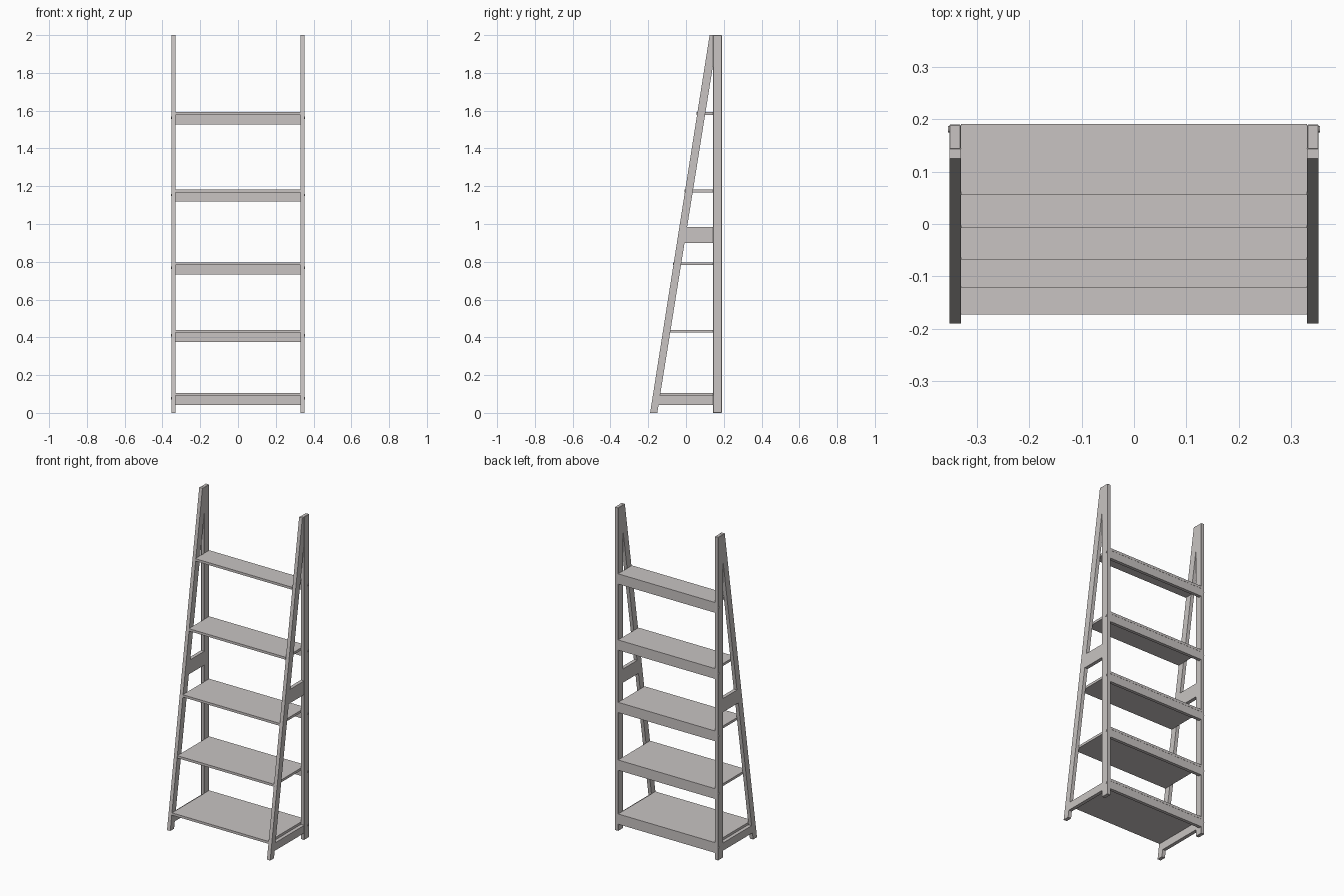
import bpy, bmesh, math
from mathutils import Matrix

if "Cube" in bpy.data.objects:
    bpy.data.objects.remove(bpy.data.objects["Cube"])

mat = bpy.data.materials.new("warm light grey")
mat.diffuse_color = (0.58, 0.55, 0.54, 1)
mat.use_nodes = True
mat.node_tree.nodes["Principled BSDF"].inputs["Base Color"].default_value = mat.diffuse_color

X_IN, X_OUT = 0.331, 0.353      # inner and outer faces of the side frames
Y_BACK, Y_POST = 0.19, 0.143    # back and front of the upright posts


def finish(name, bm, bevel=0.0):
    bmesh.ops.recalc_face_normals(bm, faces=bm.faces)
    me = bpy.data.meshes.new(name)
    bm.to_mesh(me)
    bm.free()
    me.materials.append(mat)
    ob = bpy.data.objects.new(name, me)
    bpy.context.collection.objects.link(ob)
    if bevel:
        b = ob.modifiers.new("bevel", 'BEVEL')
        b.width, b.segments = bevel, 1
    return ob


def slab(name, profile, x0, x1, bevel=0.0):
    """Extrude a (y, z) profile along x."""
    bm = bmesh.new()
    f = bm.faces.new([bm.verts.new((x0, y, z)) for y, z in profile])
    r = bmesh.ops.extrude_face_region(bm, geom=[f])
    vs = [v for v in r["geom"] if isinstance(v, bmesh.types.BMVert)]
    bmesh.ops.translate(bm, verts=vs, vec=(x1 - x0, 0, 0))
    return finish(name, bm, bevel)


def rect(y0, y1, z0, z1):
    return [(y0, z0), (y1, z0), (y1, z1), (y0, z1)]


def leg_inner(z):
    """y of the rear edge of the sloping leg at height z."""
    return -0.152 + (Y_POST + 0.152) * z / 1.84


# (top height, front edge) of each shelf
SHELVES = [(0.106, -0.173), (0.440, -0.121), (0.797, -0.068),
           (1.183, -0.008), (1.592, 0.055)]

# Shelves and the rails below their back edges
for i, (z, y) in enumerate(SHELVES, 1):
    slab(f"shelf_{i}", rect(y, Y_BACK + 0.001, z - 0.015, z), -X_IN, X_IN)
    slab(f"back_rail_{i}", rect(Y_BACK - 0.02, Y_BACK, z - 0.064, z - 0.015), -X_IN, X_IN)

for side, s in (("left", -1), ("right", 1)):
    a, b = s * X_IN, s * X_OUT
    # Upright post and sloping front leg
    slab(f"{side}_back_post", rect(Y_POST, Y_BACK, 0, 2), a, b, 0.0015)
    slab(f"{side}_front_leg", [(-0.19, 0), (-0.152, 0), (Y_POST, 1.84),
                               (Y_POST, 2), (0.125, 2)], a, b)
    # Stretchers joining leg and post
    for label, z0, z1 in (("bottom", 0.043, 0.091), ("middle", 0.90, 0.985)):
        slab(f"{side}_{label}_stretcher",
             [(leg_inner(z0), z0), (Y_POST, z0), (Y_POST, z1), (leg_inner(z1), z1)], a, b)
    # Screw heads on the outside of the post
    for i, (z, y) in enumerate(SHELVES, 1):
        bm = bmesh.new()
        bmesh.ops.create_cone(
            bm, cap_ends=True, segments=12, radius1=0.006, radius2=0.006, depth=0.004,
            matrix=Matrix.Translation((s * (X_OUT + 0.0005), 0.181, z - 0.029))
            @ Matrix.Rotation(math.pi / 2, 4, 'Y'))
        finish(f"{side}_screw_head_{i}", bm)
